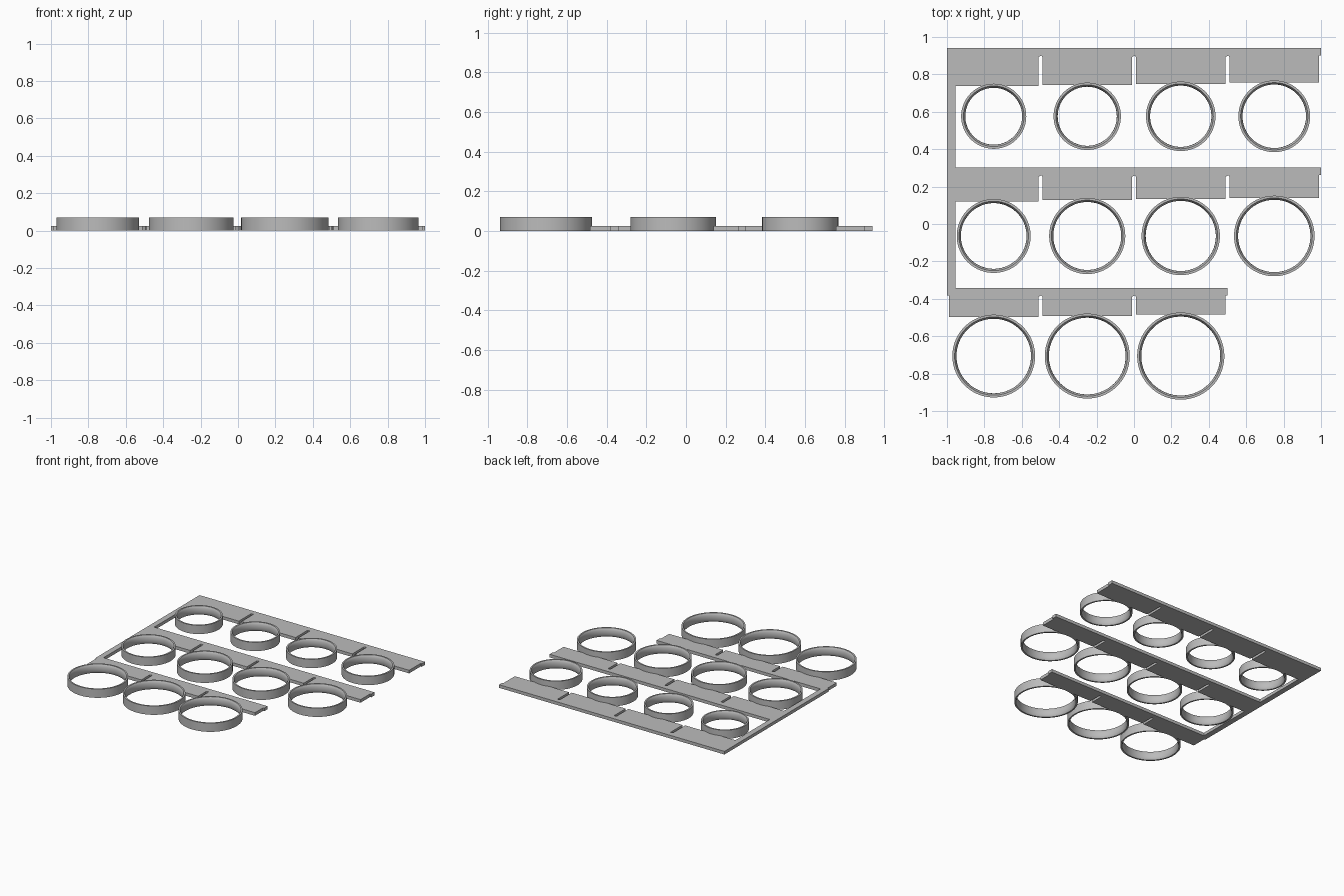
import bpy, bmesh, math

cube = bpy.data.objects.get("Cube")
if cube:
    bpy.data.objects.remove(cube, do_unlink=True)

grey = bpy.data.materials.new("plain grey")
grey.use_nodes = True
colour = (0.5, 0.5, 0.5, 1)
grey.diffuse_color = colour
grey.node_tree.nodes["Principled BSDF"].inputs["Base Color"].default_value = colour

ROW_TOPS = (0.941, 0.301, -0.341)
ROW_COUNTS = (4, 4, 3)
CENTRE_DROP = 0.365
RAIL = 0.04
THICK = 0.025
HEIGHT = 0.07
SPINE_X = -0.955


def radius(i):
    return 0.174 + 0.0059 * i


def finish(bm, name):
    bmesh.ops.recalc_face_normals(bm, faces=bm.faces)
    mesh = bpy.data.meshes.new(name)
    bm.to_mesh(mesh)
    bm.free()
    mesh.materials.append(grey)
    obj = bpy.data.objects.new(name, mesh)
    bpy.context.collection.objects.link(obj)
    return obj


def make_ring(name, x, y, r):
    # Straight outer wall, inner wall gently bulging towards the finger
    profile = [(r, 0), (r, HEIGHT)]
    steps = 8
    for k in range(steps + 1):
        t = k / steps
        wall = 0.012 + 0.01 * math.sin(math.pi * t) ** 0.6
        profile.append((r - wall, HEIGHT * (1 - t)))
    bm = bmesh.new()
    verts = [bm.verts.new((px, 0, pz)) for px, pz in profile]
    edges = [bm.edges.new((a, b)) for a, b in zip(verts, verts[1:] + verts[:1])]
    bmesh.ops.spin(bm, geom=verts + edges, cent=(0, 0, 0), axis=(0, 0, 1),
                   angle=math.tau, steps=96, use_merge=True)
    bmesh.ops.remove_doubles(bm, verts=bm.verts, dist=0.0001)
    ring = finish(bm, name)
    ring.location = (x, y, 0)
    bpy.ops.object.select_all(action="DESELECT")
    ring.select_set(True)
    bpy.context.view_layer.objects.active = ring
    bpy.ops.object.shade_smooth_by_angle(angle=math.radians(35))


# Rings grow in size along each row
first = 0
outline = [(-1, ROW_TOPS[0])]
for row, (top, count) in enumerate(zip(ROW_TOPS, ROW_COUNTS)):
    last_row = row == len(ROW_TOPS) - 1
    right = -1 + 0.5 * count
    rail_y = top - RAIL
    if row:
        outline.append((SPINE_X, top))
    outline += [(right, top), (right, rail_y)]
    # Tabs run right to left, separated by slots with narrowed tips
    for col in reversed(range(count)):
        x = -0.75 + 0.5 * col
        r = radius(first + col)
        y = top - CENTRE_DROP
        bottom = y + r - 0.012
        if col == count - 1:
            outline.append((x + 0.24, rail_y))
        else:
            outline += [(x + 0.255, rail_y), (x + 0.24, rail_y - 0.008)]
        outline.append((x + 0.24, bottom))
        if col:
            outline += [(x - 0.24, bottom), (x - 0.24, rail_y - 0.008),
                        (x - 0.245, rail_y)]
        elif last_row:
            outline += [(x - 0.24, bottom), (x - 0.24, rail_y), (-1, rail_y)]
        else:
            outline.append((SPINE_X, bottom))
        make_ring(f"sizing_ring_{first + col + 1}", x, y, r)
    first += count

# One flat comb-shaped frame carries every ring
bm = bmesh.new()
face = bm.faces.new([bm.verts.new((x, y, 0)) for x, y in outline])
extruded = bmesh.ops.extrude_face_region(bm, geom=[face], use_keep_orig=True)
bmesh.ops.translate(bm, vec=(0, 0, THICK),
                    verts=[g for g in extruded["geom"] if isinstance(g, bmesh.types.BMVert)])
caps = [f for f in bm.faces if len(f.verts) > 4]
bmesh.ops.triangulate(bm, faces=caps)
finish(bm, "comb_frame")
